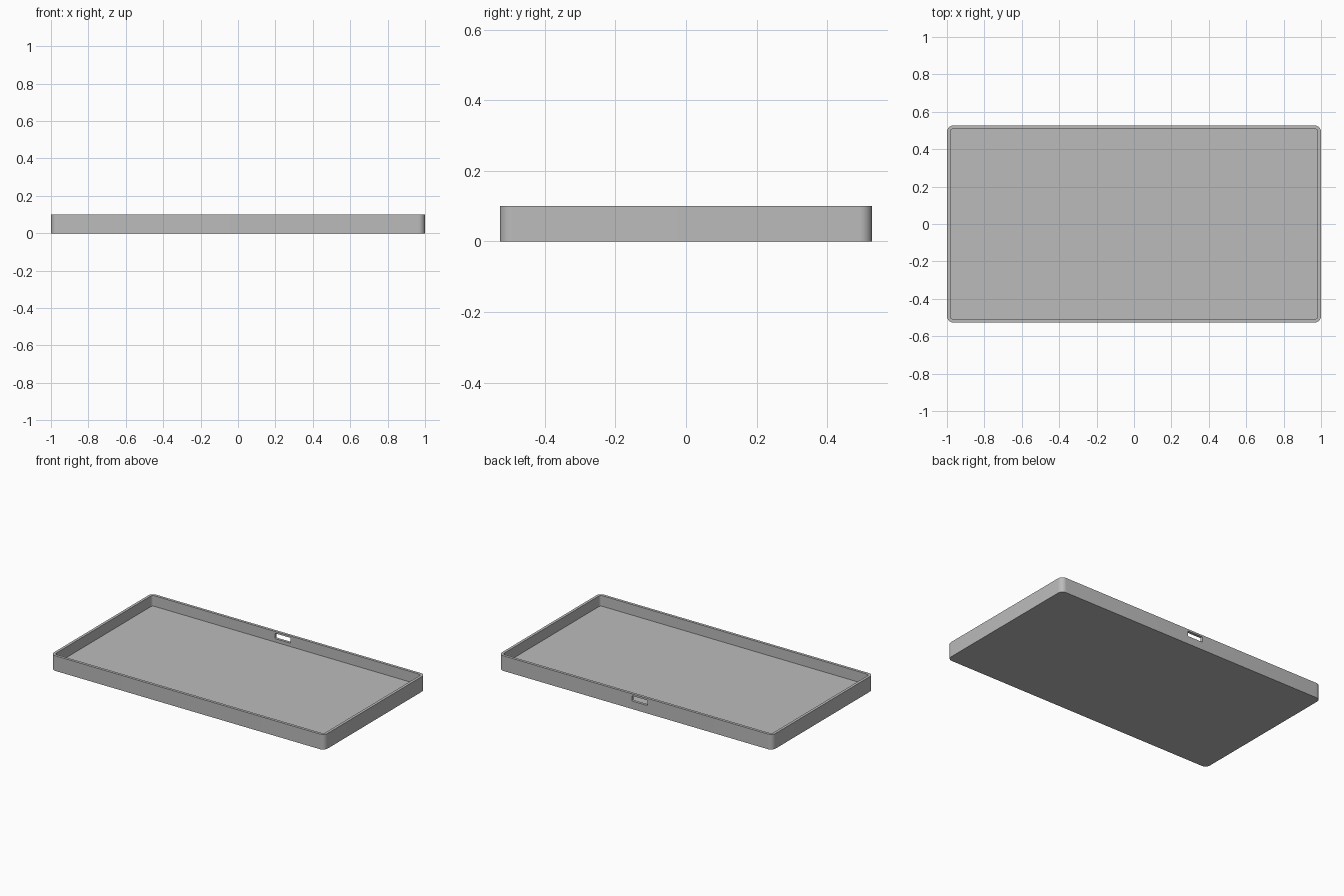
import bpy
import bmesh
import math

cube = bpy.data.objects.get("Cube")
if cube:
    bpy.data.objects.remove(cube, do_unlink=True)

HALF_X, HALF_Y, HEIGHT = 1.0, 0.527, 0.10
WALL, FLOOR, RADIUS = 0.018, 0.03, 0.035

grey = bpy.data.materials.new("plain grey")
grey.use_nodes = True
colour = (0.5, 0.5, 0.5, 1)
grey.diffuse_color = colour
grey.node_tree.nodes["Principled BSDF"].inputs["Base Color"].default_value = colour


def rounded_block(name, hx, hy, radius, z0, z1, steps=10):
    """Upright prism with a rounded rectangle as its outline."""
    bm = bmesh.new()
    outline = []
    for i, (sx, sy) in enumerate(((1, 1), (-1, 1), (-1, -1), (1, -1))):
        for s in range(steps + 1):
            a = math.pi / 2 * (i + s / steps)
            outline.append(bm.verts.new((sx * (hx - radius) + radius * math.cos(a),
                                         sy * (hy - radius) + radius * math.sin(a), z0)))
    base = bm.faces.new(outline)
    top = bmesh.ops.extrude_face_region(bm, geom=[base])["geom"]
    bmesh.ops.translate(bm, vec=(0, 0, z1 - z0),
                        verts=[v for v in top if isinstance(v, bmesh.types.BMVert)])
    bmesh.ops.recalc_face_normals(bm, faces=bm.faces)
    mesh = bpy.data.meshes.new(name)
    bm.to_mesh(mesh)
    bm.free()
    mesh.materials.append(grey)
    obj = bpy.data.objects.new(name, mesh)
    bpy.context.collection.objects.link(obj)
    return obj


def cut(target, cutter):
    """Subtract the cutter from the target, then discard it."""
    mod = target.modifiers.new("cut", "BOOLEAN")
    mod.operation = "DIFFERENCE"
    mod.solver = "EXACT"
    mod.object = cutter
    bpy.ops.object.select_all(action="DESELECT")
    target.select_set(True)
    bpy.context.view_layer.objects.active = target
    bpy.ops.object.modifier_apply(modifier=mod.name)
    bpy.data.objects.remove(cutter, do_unlink=True)


# Shallow open tray
tray = rounded_block("tray", HALF_X, HALF_Y, RADIUS, 0, HEIGHT)
cut(tray, rounded_block("cavity", HALF_X - WALL, HALF_Y - WALL, RADIUS - WALL,
                        FLOOR, HEIGHT + 0.1))

# Small cable slot through the back wall
slot = rounded_block("slot", 0.057, 0.0175, 0.005, -0.05, 0.05, steps=4)
slot.rotation_euler.x = math.pi / 2
slot.location = (-0.03, HALF_Y - WALL / 2, 0.07)
bpy.context.view_layer.update()
cut(tray, slot)

bpy.ops.object.shade_smooth_by_angle(angle=math.radians(30))
